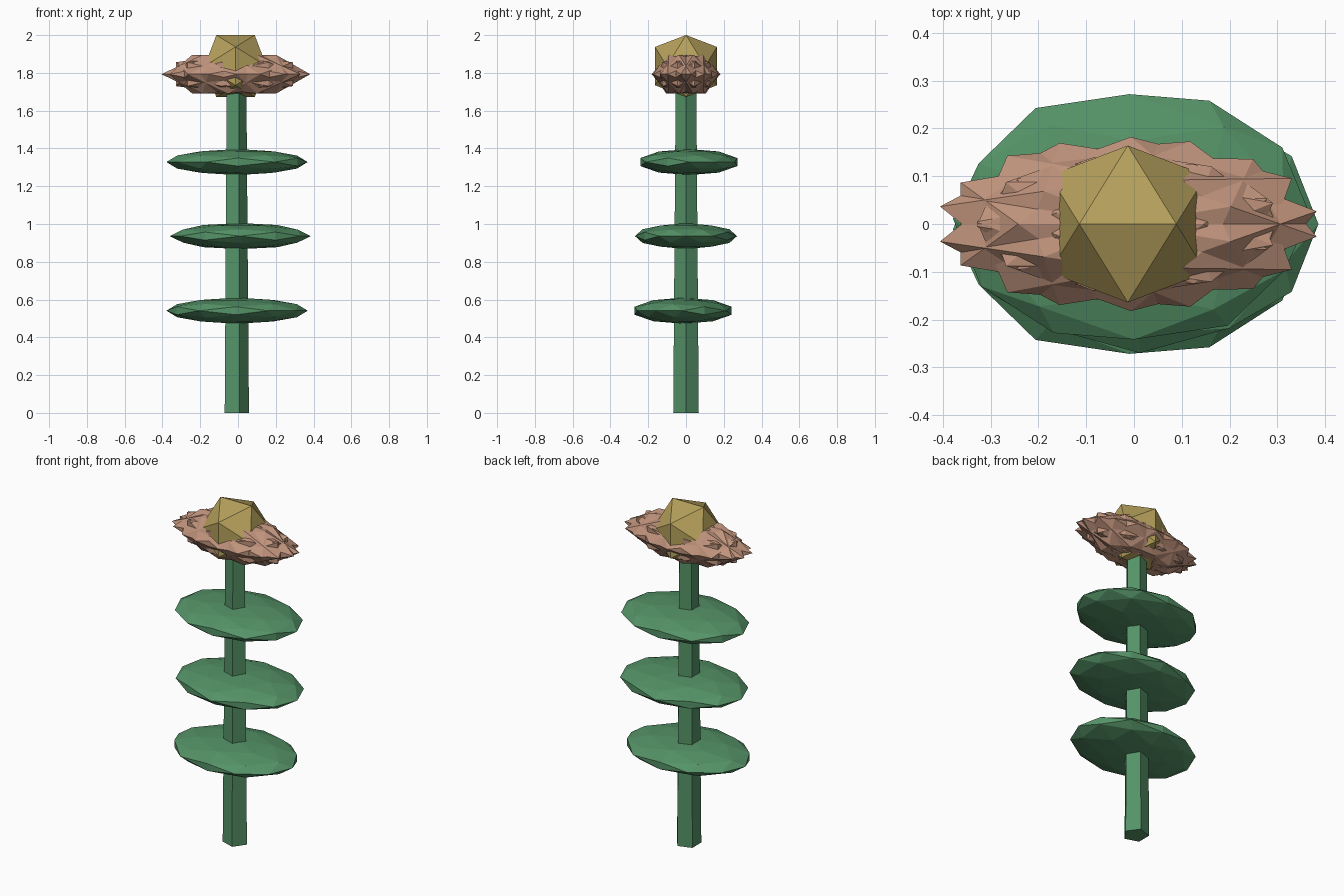
import bpy, bmesh, math
from mathutils import Matrix, Vector

if "Cube" in bpy.data.objects:
    bpy.data.objects.remove(bpy.data.objects["Cube"])

CX = -0.013  # stem axis


def material(name, rgb):
    m = bpy.data.materials.new(name)
    m.diffuse_color = (*rgb, 1)
    m.use_nodes = True
    m.node_tree.nodes["Principled BSDF"].inputs["Base Color"].default_value = m.diffuse_color
    return m


GREEN = material("leaf_green", (0.09, 0.29, 0.135))
BROWN = material("petal_brown", (0.52, 0.29, 0.20))
GOLD = material("core_gold", (0.46, 0.35, 0.105))


def hull_object(name, points, mat):
    bm = bmesh.new()
    for p in points:
        bm.verts.new(p)
    bmesh.ops.convex_hull(bm, input=bm.verts[:])
    bmesh.ops.recalc_face_normals(bm, faces=bm.faces[:])
    me = bpy.data.meshes.new(name)
    bm.to_mesh(me)
    bm.free()
    me.materials.append(mat)
    ob = bpy.data.objects.new(name, me)
    bpy.context.collection.objects.link(ob)
    return ob


def ico_points(detail=False):
    """Unit icosahedron with its top edge along x, optionally split once."""
    g = (1 + math.sqrt(5)) / 2
    pts = []
    for s in (-1, 1):
        for t in (-g, g):
            pts += [Vector((s, 0, t)), Vector((0, t, s)), Vector((t, s, 0))]
    if detail:
        pts += [(a + b) / 2 for i, a in enumerate(pts) for b in pts[:i]
                if (a - b).length < 2.1]
    return [p.normalized() for p in pts]


def blob(name, centre, size, angle, mat, detail=False):
    # turn first, then squash
    rot = Matrix.Rotation(angle, 3, 'Z')
    pts = []
    for p in ico_points(detail):
        q = rot @ p
        pts.append(Vector(centre) + Vector((q.x * size[0], q.y * size[1], q.z * size[2])))
    return hull_object(name, pts, mat)


# five-sided tapered stem
stem = [(CX + r * math.cos(i * math.tau / 5), r * math.sin(i * math.tau / 5), z)
        for r, z in ((0.071, 0), (0.057, 1.78)) for i in range(5)]
hull_object("stem", stem, GREEN)

# three flat leaf discs
for i, (x, y, z, a) in enumerate([(-0.005, -0.015, 0.541, -32.5),
                                  (0.012, 0, 0.936, 0),
                                  (-0.005, 0.015, 1.328, 32.5)]):
    blob(f"leaf_disc_{i + 1}", (x, y, z), (0.374, 0.27, 0.069),
         math.radians(a), GREEN, True)

# ring of overlapping petals
N = 9
for k in range(N):
    a = math.pi + k * math.tau / N
    blob(f"petal_{k + 1}",
         (CX + 0.035 * math.cos(a), 0.02 * math.sin(a), 1.793),
         (0.37, 0.165, 0.12), a, BROWN)

# flower core
blob("flower_core", (CX, 0, 1.836), (0.193, 0.193, 0.193), 0, GOLD)
